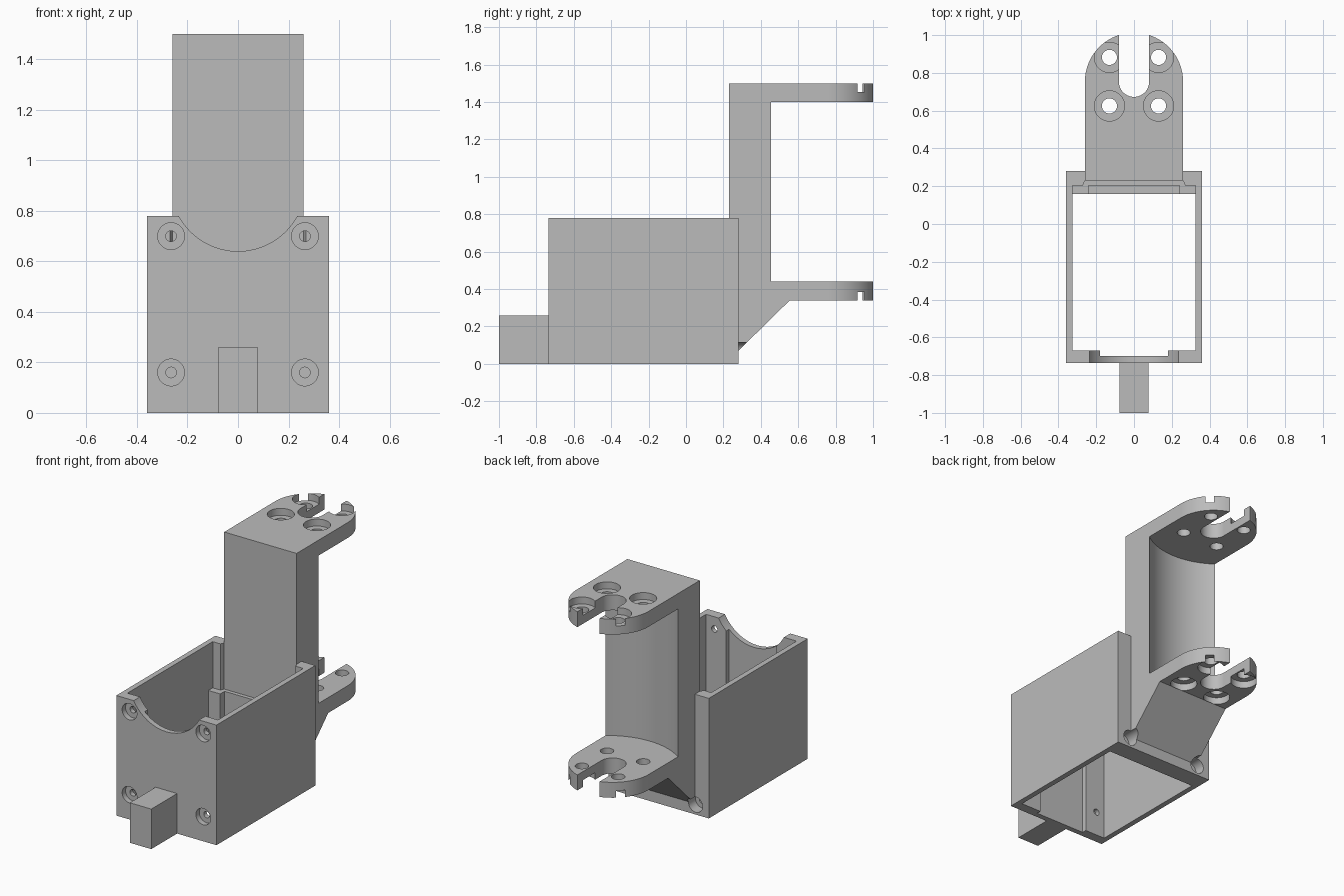
import bpy, bmesh, math
from mathutils import Vector

if "Cube" in bpy.data.objects:
    bpy.data.objects.remove(bpy.data.objects["Cube"], do_unlink=True)

grey = bpy.data.materials.new("plain grey")
grey.use_nodes = True
grey.diffuse_color = (0.5, 0.5, 0.5, 1)
grey.node_tree.nodes["Principled BSDF"].inputs["Base Color"].default_value = (0.5, 0.5, 0.5, 1)


def prism(name, outline, low, high, axis="z"):
    """Extrude a 2D outline along an axis; the outline holds the other two axes in order."""
    place = {"x": lambda a, b, t: (t, a, b),
             "y": lambda a, b, t: (a, t, b),
             "z": lambda a, b, t: (a, b, t)}[axis]
    bm = bmesh.new()
    face = bm.faces.new([bm.verts.new(place(a, b, low)) for a, b in outline])
    top = bmesh.ops.extrude_face_region(bm, geom=[face])["geom"]
    shift = Vector(place(0, 0, high - low))
    bmesh.ops.translate(bm, vec=shift, verts=[v for v in top if isinstance(v, bmesh.types.BMVert)])
    bmesh.ops.recalc_face_normals(bm, faces=bm.faces)
    mesh = bpy.data.meshes.new(name)
    bm.to_mesh(mesh)
    bm.free()
    mesh.materials.append(grey)
    obj = bpy.data.objects.new(name, mesh)
    bpy.context.collection.objects.link(obj)
    return obj


def block(name, x0, x1, y0, y1, z0, z1):
    return prism(name, [(x0, y0), (x1, y0), (x1, y1), (x0, y1)], z0, z1)


def arc(cx, cy, radius, start, end, steps=32):
    angles = [math.radians(start + (end - start) * i / steps) for i in range(steps + 1)]
    return [(cx + radius * math.cos(a), cy + radius * math.sin(a)) for a in angles]


def rod(cx, cy, radius, low, high, axis):
    return prism("cutter", arc(cx, cy, radius, 0, 360, 48)[:-1], low, high, axis)


def cut(obj, cutters):
    """Subtract the cutters one by one, then remove them."""
    for cutter in cutters:
        mod = obj.modifiers.new("cut", "BOOLEAN")
        mod.operation, mod.solver, mod.object = "DIFFERENCE", "EXACT", cutter
        graph = bpy.context.evaluated_depsgraph_get()
        mesh = bpy.data.meshes.new_from_object(obj.evaluated_get(graph))
        obj.modifiers.clear()
        obj.data = mesh
        bpy.data.objects.remove(cutter, do_unlink=True)


# Open housing with cavity, corner posts and a thinned front wall
HALF, SPINE, SCREW = 0.36, 0.26, 0.265
housing = block("housing", -HALF, HALF, -0.735, 0.28, 0, 0.78)
cutters = [
    block("cutter", -0.325, 0.325, -0.67, 0.16, -1, 1),
    block("cutter", -0.325, 0.325, 0.1, 0.205, 0.48, 1),
    block("cutter", -0.24, 0.24, 0.1, 0.205, 0.07, 1),
    block("cutter", -0.18, 0.18, -0.70, -0.6, -1, 1),
    prism("cutter", [(-0.28, 0.18), (0.28, 0.18), (SPINE, 0.23), (SPINE, 0.35),
                     (-SPINE, 0.35), (-SPINE, 0.23)], 0.48, 1),
    rod(0, 0.907, 0.267, -0.9, -0.5, "y"),
]
# Screw holes with counterbores, front and back
for x in (-SCREW, SCREW):
    for z in (0.16, 0.70):
        cutters += [rod(x, z, 0.053, -0.9, -0.70, "y"), rod(x, z, 0.021, -0.9, -0.5, "y")]
    cutters += [rod(x, 0.065, 0.05, 0.21, 0.5, "y"), rod(x, 0.065, 0.021, 0.1, 0.5, "y")]
cut(housing, cutters)

# Tab on the front
tab = block("front_tab", -0.077, 0.077, -1, -0.735, 0, 0.26)

# Upright spine, hollowed by a shallow arc at the back
depth, back = 0.085, 0.455
radius = (SPINE ** 2 + depth ** 2) / (2 * depth)
sweep = math.degrees(math.asin(SPINE / radius))
scoop = arc(0, back - depth + radius, radius, 270 + sweep, 270 - sweep)
spine = prism("spine", [(-SPINE, 0.23), (SPINE, 0.23)] + scoop, 0.44, 1.4)


# Forked arms with rounded ends and counterbored holes
def arm(name, low, high, start, bore_low, bore_high):
    slot, centre = 0.08, 0.753
    tip = math.degrees(math.acos(slot / SPINE))
    outline = [(-SPINE, start), (SPINE, start)]
    outline += arc(0, centre, SPINE, 0, tip)
    outline += arc(0, centre, slot, 0, -180)
    outline += arc(0, centre, SPINE, 180 - tip, 180)
    obj = prism(name, outline, low, high)
    holes = []
    for x in (-0.13, 0.13):
        for y in (0.625, 0.882):
            holes += [rod(x, y, 0.08, bore_low, bore_high, "z"),
                      rod(x, y, 0.04, low - 0.1, high + 0.1, "z")]
    cut(obj, holes)
    return obj


upper_arm = arm("upper_arm", 1.4, 1.5, 0.23, 1.455, 1.6)
lower_arm = arm("lower_arm", 0.34, 0.44, 0.25, 0.2, 0.385)

# Sloped gusset under the lower arm, notched for the back screws
gusset = prism("gusset", [(0.25, 0.07), (0.28, 0.07), (0.555, 0.34), (0.25, 0.34)],
               -SPINE, SPINE, "x")
cut(gusset, [rod(x, 0.065, 0.05, 0.2, 0.5, "y") for x in (-SCREW, SCREW)])

# Smooth the curved walls and keep the edges sharp
parts = [housing, tab, spine, upper_arm, lower_arm, gusset]
for obj in bpy.context.view_layer.objects:
    obj.select_set(obj in parts)
bpy.context.view_layer.objects.active = housing
bpy.ops.object.shade_smooth_by_angle(angle=math.radians(30))
